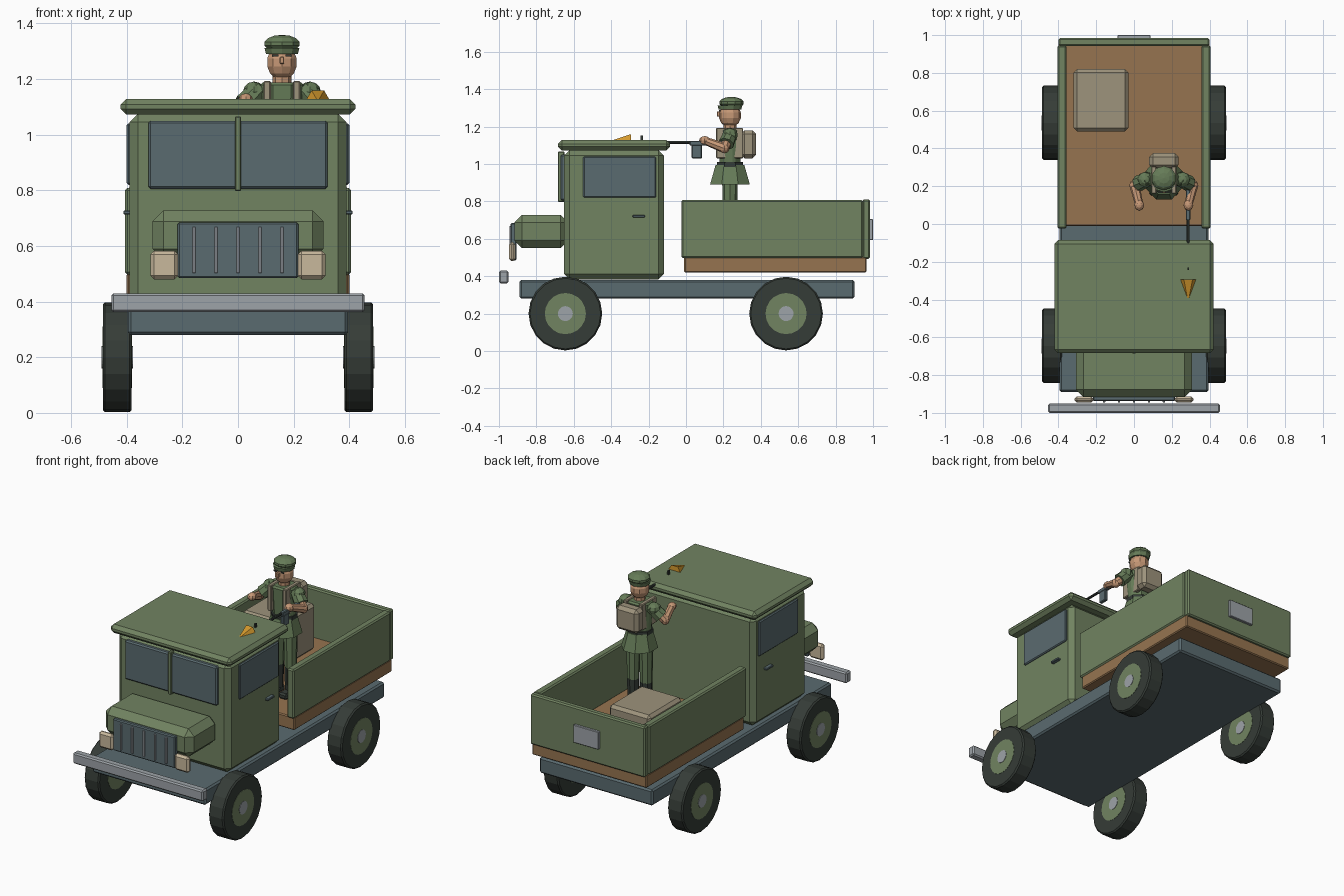
import bpy, bmesh, math
from mathutils import Vector, Matrix

if "Cube" in bpy.data.objects:
    bpy.data.objects.remove(bpy.data.objects["Cube"])


def lin(c):
    c /= 255
    return c / 12.92 if c <= 0.04045 else ((c + 0.055) / 1.055) ** 2.4


def paint(name, r, g, b):
    m = bpy.data.materials.new(name)
    m.diffuse_color = (lin(r), lin(g), lin(b), 1)
    m.use_nodes = True
    m.node_tree.nodes["Principled BSDF"].inputs["Base Color"].default_value = m.diffuse_color
    return m


GREEN = paint("olive_green", 113, 131, 97)
UNIFORM = paint("uniform_green", 102, 124, 88)
SLATE = paint("slate", 90, 107, 112)
SILVER = paint("silver", 157, 163, 168)
CREAM = paint("cream", 200, 184, 156)
KHAKI = paint("khaki", 157, 147, 124)
SKIN = paint("skin", 198, 152, 118)
RUBBER = paint("rubber", 53, 60, 55)
AMBER = paint("amber", 214, 154, 46)
WOOD = paint("wood", 150, 116, 80)


def finish(name, bm, mat, bevel=0):
    bmesh.ops.recalc_face_normals(bm, faces=bm.faces)
    me = bpy.data.meshes.new(name)
    bm.to_mesh(me)
    bm.free()
    me.materials.append(mat)
    ob = bpy.data.objects.new(name, me)
    bpy.context.collection.objects.link(ob)
    if bevel:
        mod = ob.modifiers.new("bevel", 'BEVEL')
        mod.width = bevel
        mod.segments = 1
        mod.limit_method = 'ANGLE'
        mod.angle_limit = math.radians(50)
    return ob


def box(name, x, y, z, mat, bevel=0.006):
    """Box from (min, max) ranges."""
    bm = bmesh.new()
    bmesh.ops.create_cube(bm, size=1)
    for v in bm.verts:
        v.co = [(r[0] + r[1]) / 2 + c * (r[1] - r[0]) for c, r in zip(v.co, (x, y, z))]
    return finish(name, bm, mat, bevel)


def limb(name, a, b, r1, r2, mat, sides=8, stretch=(1, 1), spin=0, bevel=0):
    """Tapered cylinder from a to b."""
    a, b = Vector(a), Vector(b)
    bm = bmesh.new()
    bmesh.ops.create_cone(bm, cap_ends=True, segments=sides, radius1=r1, radius2=r2, depth=(b - a).length)
    rot = (b - a).to_track_quat('Z', 'Y').to_matrix().to_4x4()
    bm.transform(Matrix.Translation((a + b) / 2) @ rot
                 @ Matrix.Diagonal((*stretch, 1, 1)) @ Matrix.Rotation(spin, 4, 'Z'))
    return finish(name, bm, mat, bevel)


def ball(name, c, size, mat, u=10, v=7):
    bm = bmesh.new()
    bmesh.ops.create_uvsphere(bm, u_segments=u, v_segments=v, radius=1)
    bm.transform(Matrix.Translation(c) @ Matrix.Diagonal((*size, 1)))
    return finish(name, bm, mat)


# Chassis and bumper
box("chassis", (-.395, .395), (-.89, .9), (.28, .38), SLATE, .01)
box("front_bumper", (-.455, .455), (-1, -.95), (.362, .43), SILVER, .008)

# Wheels, hubs showing on both faces
for s, side in ((-1, "left"), (1, "right")):
    for y, end in ((-.645, "front"), (.535, "rear")):
        for part, r, h, mat, bev in (("tyre", .197, .052, RUBBER, .008), ("hub", .11, .0535, GREEN, 0),
                                     ("hub_cap", .04, .056, SILVER, 0)):
            c = s * .434
            limb(f"{end}_{side}_{part}", (c - h, y, .2), (c + h, y, .2), r, r, mat, 20, bevel=bev)

# Cab, roof and hood
box("cab", (-.39, .39), (-.652, -.118), (.383, 1.075), GREEN, .03)
box("roof", (-.422, .422), (-.684, -.085), (1.073, 1.128), GREEN, .02)
box("hood", (-.308, .308), (-.917, -.63), (.55, .728), GREEN, .04)

# Windscreen and its divider
box("windscreen", (-.322, .322), (-.672, -.64), (.805, 1.05), SLATE, .008)
box("windscreen_divider", (-.011, .011), (-.685, -.65), (.797, 1.066), GREEN, .004)

# Side windows and door handles
for s, side in ((-1, "left"), (1, "right")):
    xr = sorted((s * .38, s * .4))
    box(f"{side}_window", xr, (-.55, -.16), (.82, 1.04), SLATE, .006)
    xr = sorted((s * .385, s * .412))
    box(f"{side}_door_handle", xr, (-.285, -.22), (.713, .727), SLATE, .003)

# Grille and headlights
box("grille", (-.217, .217), (-.938, -.905), (.485, .685), SLATE, .006)
for i in range(5):
    x = (i - 2) * .079
    box(f"grille_bar_{i + 1}", (x - .006, x + .006), (-.945, -.93), (.503, .668), SILVER, .002)
for s, side in ((-1, "left"), (1, "right")):
    xr = sorted((s * .215, s * .315))
    box(f"{side}_headlight", xr, (-.946, -.912), (.48, .582), CREAM, .013)

# Open cargo bed
box("bed_floor", (-.4, .4), (-.01, .965), (.42, .502), WOOD, .006)
for s, side in ((-1, "left"), (1, "right")):
    xr = sorted((s * .357, s * .406))
    box(f"{side}_bed_wall", xr, (-.025, .945), (.498, .808), GREEN, .008)
box("tailgate", (-.4, .4), (.943, .984), (.493, .81), GREEN, .008)
box("rear_plate", (-.088, .088), (.98, 1), (.593, .705), SILVER, .003)
box("crate", (-.32, -.03), (.49, .82), (.502, .795), KHAKI, .018)

# Soldier: legs and boots
X, Y = .158, .235
for s, side in ((-1, "left"), (1, "right")):
    x = X + s * .045
    limb(f"{side}_boot", (x, Y, .51), (x, Y, .68), .032, .037, RUBBER)
    box(f"{side}_foot", (x - .03, x + .03), (Y - .085, Y + .035), (.502, .54), RUBBER, .01)
    limb(f"{side}_leg", (x, Y, .67), (x, Y, .92), .036, .042, UNIFORM)

# Soldier: tunic, belt, neck
limb("tunic_skirt", (X, Y, .89), (X, Y, .995), .115, .083, UNIFORM, 8, (.92, 1), math.pi / 8)
limb("belt", (X, Y, .985), (X, Y, 1.01), .08, .08, RUBBER, 8, (1, .95), math.pi / 8)
limb("torso", (X, Y, 1.0), (X, Y, 1.188), .071, .082, UNIFORM, 8, (1.05, .85), math.pi / 8, .01)
limb("neck", (X, Y, 1.17), (X, Y, 1.24), .034, .034, SKIN)

# Soldier: head, face and cap
ball("head", (X, Y, 1.26), (.057, .06, .065), SKIN)
box("nose", (X - .008, X + .008), (Y - .07, Y - .05), (1.254, 1.281), SKIN, .003)
for s, side in ((-1, "left"), (1, "right")):
    x = X + s * .024
    box(f"{side}_eye", (x - .011, x + .011), (Y - .058, Y - .05), (1.281, 1.288), RUBBER, 0)
limb("cap_band", (X, Y, 1.29), (X, Y, 1.312), .06, .066, UNIFORM, 10)
ball("cap", (X, Y + .008, 1.327), (.068, .066, .032), UNIFORM)

# Soldier: backpack and straps
box("backpack", (.08, .236), (.293, .375), (1.03, 1.18), KHAKI, .02)
for s, side in ((-1, "left"), (1, "right")):
    x = X + s * .053
    box(f"{side}_strap", (x - .013, x + .013), (Y - .074, Y + .07), (1.03, 1.193), KHAKI, .004)

# Soldier: bent arms reaching forward
for s, side in ((-1, "left"), (1, "right")):
    shoulder, elbow = (X + s * .08, Y + .005, 1.165), (X + s * .155, Y - .03, 1.085)
    sleeve_end = Vector(shoulder).lerp(Vector(elbow), .72)
    hand = (X + s * .13, .1, 1.125)
    ball(f"{side}_shoulder", (X + s * .1, Y, 1.155), (.04, .042, .036), UNIFORM, 8, 6)
    limb(f"{side}_sleeve", shoulder, sleeve_end, .037, .043, UNIFORM)
    limb(f"{side}_upper_arm", shoulder, elbow, .027, .027, SKIN)
    ball(f"{side}_elbow", elbow, (.028, .028, .028), SKIN, 8, 6)
    limb(f"{side}_forearm", elbow, hand, .027, .021, SKIN)
    ball(f"{side}_hand", hand, (.026, .03, .024), SKIN, 8, 6)

# Gun resting over the roof, with muzzle flash
G = .287
box("gun_body", (G - .012, G + .012), (.02, .2), (1.098, 1.124), SLATE, .004)
box("gun_magazine", (G - .011, G + .011), (.03, .085), (1.03, 1.102), SLATE, .004)
limb("gun_barrel", (G, .03, 1.116), (G, -.29, 1.116), .008, .008, RUBBER)
box("gun_sight", (G - .005, G + .005), (-.243, -.23), (1.115, 1.153), RUBBER, 0)
limb("muzzle_flash", (G, -.295, 1.12), (G, -.41, 1.12), .045, .002, AMBER, 6, spin=math.pi / 6)
